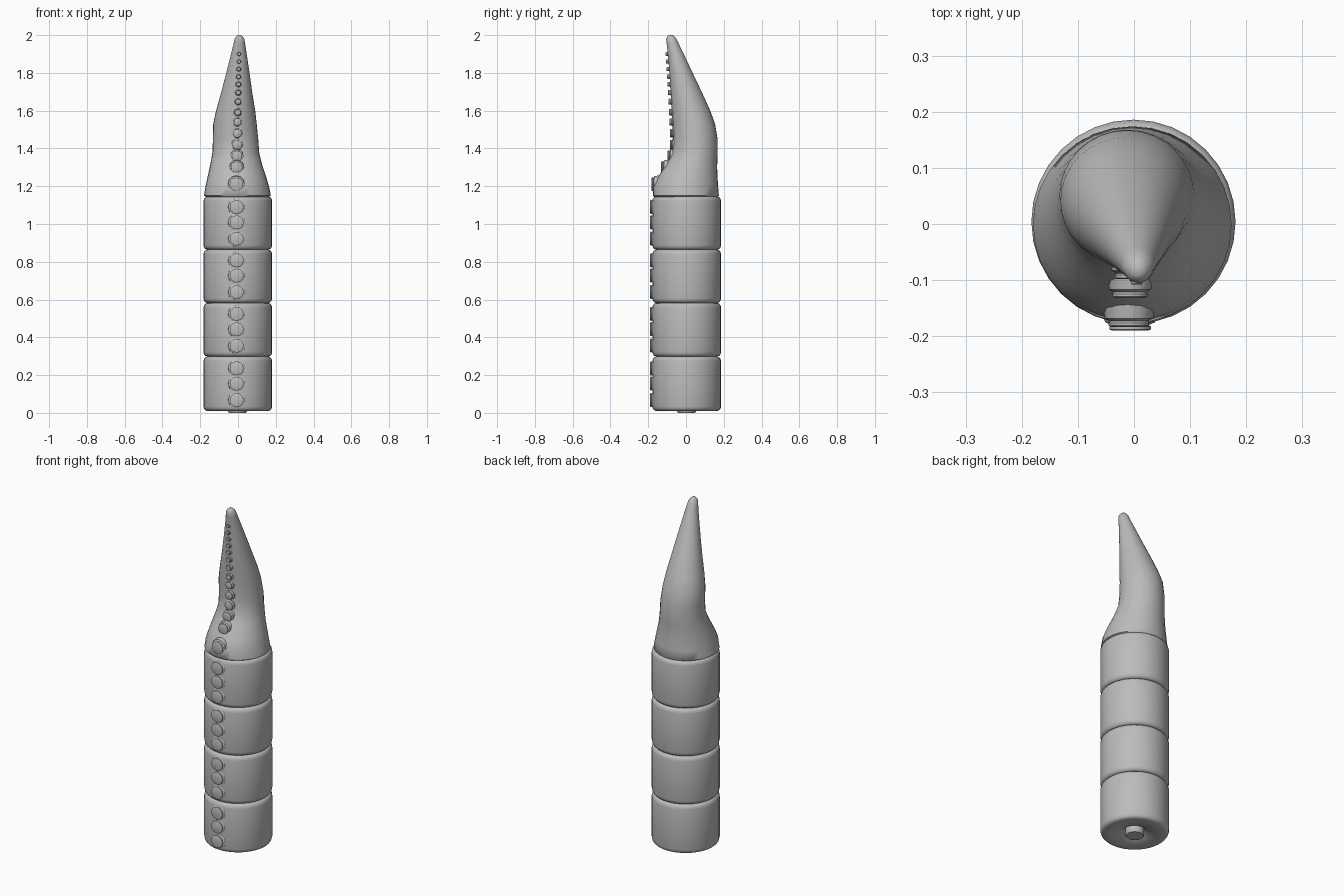
import bpy, bmesh, math
from mathutils import Matrix, Vector

if "Cube" in bpy.data.objects:
    bpy.data.objects.remove(bpy.data.objects["Cube"], do_unlink=True)

grey = bpy.data.materials.new("plain_grey")
grey.use_nodes = True
COLOUR = (0.5, 0.5, 0.5, 1)
grey.diffuse_color = COLOUR
grey.node_tree.nodes["Principled BSDF"].inputs["Base Color"].default_value = COLOUR

SIDES = 32


def loft(name, rings, sides=SIDES, matrix=Matrix(), angle=40):
    """Skin elliptical rings given as (centre x, centre y, z, radius x, radius y)."""
    bm = bmesh.new()
    loops = []
    for cx, cy, z, rx, ry in rings:
        loops.append([bm.verts.new((cx + rx * math.cos(a), cy + ry * math.sin(a), z))
                      for a in (math.tau * i / sides for i in range(sides))])
    for low, high in zip(loops, loops[1:]):
        for i in range(sides):
            j = (i + 1) % sides
            bm.faces.new((low[i], low[j], high[j], high[i]))
    bm.faces.new(loops[0][::-1])
    bm.faces.new(loops[-1])
    bm.transform(matrix)
    bmesh.ops.recalc_face_normals(bm, faces=bm.faces)
    mesh = bpy.data.meshes.new(name)
    bm.to_mesh(mesh)
    bm.free()
    mesh.materials.append(grey)
    obj = bpy.data.objects.new(name, mesh)
    bpy.context.collection.objects.link(obj)
    bpy.ops.object.select_all(action="DESELECT")
    obj.select_set(True)
    bpy.context.view_layer.objects.active = obj
    bpy.ops.object.shade_smooth_by_angle(angle=math.radians(angle))
    return obj


def round_rings(profile, x=-0.001, y=0.004):
    return [(x, y, z, r, r) for r, z in profile]


# Four stacked barrel segments with rounded rims
R = 0.182
bases = [0.01, 0.298, 0.582, 0.864]
tops = [0.298, 0.582, 0.864, 1.146]
for n, (b, t) in enumerate(zip(bases, tops)):
    profile = [(0.162, b), (0.172, b + 0.004), (0.179, b + 0.012), (R, b + 0.025),
               (R, t - 0.025), (0.179, t - 0.012), (0.172, t - 0.004), (0.162, t)]
    if n == 0:  # hollowed underside
        profile = [(0.05, b + 0.03), (0.065, b + 0.015), (0.13, b + 0.002)] + profile
    loft(f"segment_{n + 1}", round_rings(profile), angle=60)

# Small button under the base
loft("base_button", round_rings([(0.045, 0), (0.05, 0.006), (0.05, 0.05)], -0.003, 0.002))

# Curved tip: z, left-right extents, front-back extents
SPINE = [(1.142, -.166, .160, -.165, .167), (1.150, -.180, .174, -.176, .174),
         (1.20, -.172, .164, -.172, .170), (1.25, -.161, .149, -.148, .167),
         (1.30, -.150, .132, -.116, .165), (1.34, -.142, .121, -.092, .166),
         (1.38, -.135, .112, -.074, .168), (1.45, -.133, .107, -.068, .167),
         (1.53, -.131, .099, -.072, .154), (1.60, -.116, .091, -.076, .128),
         (1.70, -.088, .075, -.082, .083), (1.80, -.062, .061, -.088, .035),
         (1.90, -.037, .046, -.096, -.012), (1.96, -.022, .037, -.103, -.041),
         (1.98, -.018, .033, -.105, -.050), (1.992, -.010, .025, -.100, -.060),
         (2.0, -.002, .016, -.092, -.070)]
loft("curved_tip", [((a + b) / 2, (f + k) / 2, z, (b - a) / 2, (k - f) / 2)
                    for z, a, b, f, k in SPINE], angle=60)


def front_y(z):
    """Front surface of the tip at height z."""
    for p, q in zip(SPINE, SPINE[1:]):
        if p[0] <= z <= q[0]:
            return p[3] + (q[3] - p[3]) * (z - p[0]) / (q[0] - p[0])
    return -0.178


def sucker(name, x, y, z, r, depth):
    """Forward-facing disc on a flared foot."""
    place = Matrix.Translation(Vector((x, y, z))) @ Matrix.Rotation(math.pi / 2, 4, "X")
    shape = [(1.35 * r, -depth), (1.2 * r, -0.003), (0.9 * r, 0.002),
             (r, 0.005), (r, 0.010), (0.85 * r, 0.012)]
    loft(name, [(0, 0, h, s, s) for s, h in shape], 12, place, 35)


# Three suckers on each segment
for n, b in enumerate(bases):
    for k, dz in enumerate((0.058, 0.145, 0.226)):
        sucker(f"segment_{n + 1}_sucker_{k + 1}", -0.007, -0.178, b + dz, 0.037, 0.02)

# Shrinking row of suckers up the tip
heights = [1.21, 1.30, 1.36, 1.42, 1.48, 1.54, 1.592, 1.648, 1.696, 1.74, 1.78, 1.82, 1.86, 1.9]
for k, z in enumerate(heights):
    t = (z - 1.21) / 0.69
    r = 0.010 + 0.026 * (1 - t) ** 1.5
    sucker(f"tip_sucker_{k + 1}", -0.009 + 0.014 * t, front_y(z) - 0.004 * (1 - t),
           z, r, 0.02 + 0.02 * (1 - t))
